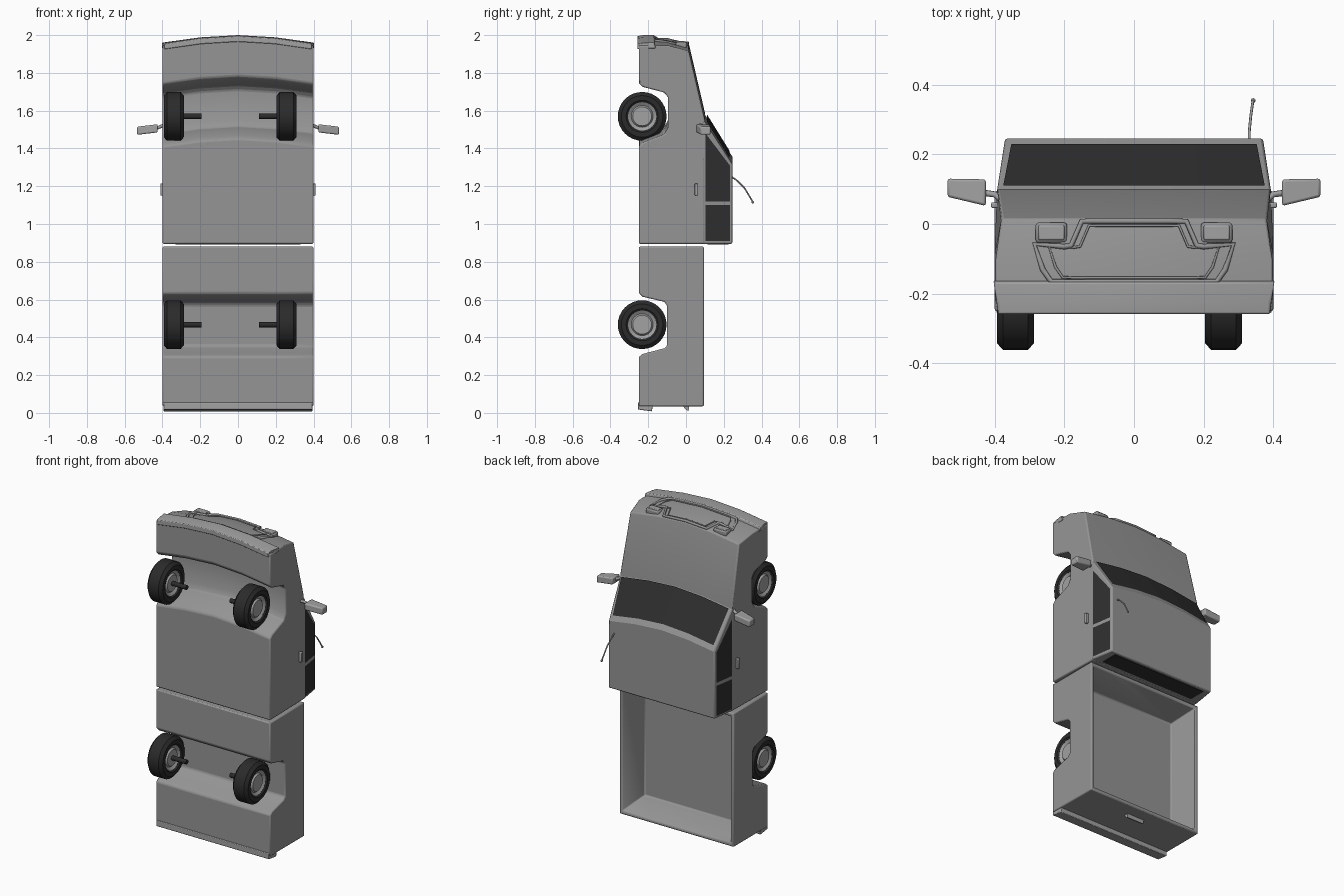
import bpy, bmesh, math
from mathutils import Vector

if "Cube" in bpy.data.objects:
    bpy.data.objects.remove(bpy.data.objects["Cube"])


def material(name, v):
    m = bpy.data.materials.new(name)
    m.diffuse_color = (v, v, v, 1)
    m.use_nodes = True
    m.node_tree.nodes["Principled BSDF"].inputs["Base Color"].default_value = m.diffuse_color
    return m


BODY = material("body grey", 0.30)
TRIM = material("trim grey", 0.36)
GLASS = material("dark glass", 0.028)
RUBBER = material("tyre black", 0.024)
COLS = [-1, -0.5, 0, 0.5, 1]      # stations across the width
BEND = 0.04                       # forward bow of the nose at the centre


def bow(s):
    return BEND * {0: 1, 0.5: 0.7, 1: 0}[abs(s)]


def front_z(x, y):
    a = min(abs(x) / 0.4, 1)
    b = 1 - 0.6 * a if a < 0.5 else 1.4 * (1 - a)
    return 1.945 - max(0, y + 0.1) * 0.26 + BEND * b


def finish(name, bm, mat, bevel=0, smooth=True):
    bmesh.ops.recalc_face_normals(bm, faces=bm.faces)
    me = bpy.data.meshes.new(name)
    bm.to_mesh(me)
    bm.free()
    ob = bpy.data.objects.new(name, me)
    bpy.context.collection.objects.link(ob)
    me.materials.append(mat)
    if smooth:
        bpy.ops.object.select_all(action='DESELECT')
        ob.select_set(True)
        bpy.context.view_layer.objects.active = ob
        bpy.ops.object.shade_smooth_by_angle(angle=math.radians(32))
    if bevel:
        b = ob.modifiers.new("edge", 'BEVEL')
        b.width, b.segments, b.limit_method = bevel, 2, 'ANGLE'
        b.angle_limit = math.radians(35)
    return ob


def prism(name, prof, width, mat, bend_from=9, bevel=0.007):
    """Side profile (y, z) stretched across x, bowed forward above bend_from."""
    bm = bmesh.new()
    rows = [[bm.verts.new((s * width(y, z), y, z + (bow(s) if z > bend_from else 0)))
             for y, z in prof] for s in COLS]
    n = len(prof)
    for a, b in zip(rows, rows[1:]):
        for i in range(n):
            j = (i + 1) % n
            bm.faces.new((a[i], a[j], b[j], b[i]))
    bm.faces.new(rows[0])
    bm.faces.new(rows[-1])
    return finish(name, bm, mat, bevel)


def hull(name, pts, mat, bevel=0.0):
    bm = bmesh.new()
    for p in pts:
        bm.verts.new(p)
    bmesh.ops.convex_hull(bm, input=bm.verts)
    bmesh.ops.dissolve_limit(bm, angle_limit=0.02, verts=bm.verts, edges=bm.edges)
    return finish(name, bm, mat, bevel)


def box(name, lo, hi, mat, bevel=0.0):
    return hull(name, [(x, y, z) for x in (lo[0], hi[0]) for y in (lo[1], hi[1])
                       for z in (lo[2], hi[2])], mat, bevel)


def lathe(name, prof, centre, mat, n=32):
    """Closed (x, radius) profile turned round the x axis."""
    bm = bmesh.new()
    rings = [[bm.verts.new((centre[0] + x, centre[1] + r * math.cos(k * math.tau / n),
                            centre[2] + r * math.sin(k * math.tau / n)))
              for x, r in prof] for k in range(n)]
    m = len(prof)
    for k in range(n):
        a, b = rings[k], rings[(k + 1) % n]
        for i in range(m):
            j = (i + 1) % m
            bm.faces.new((a[i], a[j], b[j], b[i]))
    bmesh.ops.remove_doubles(bm, verts=bm.verts, dist=1e-5)
    return finish(name, bm, mat)


def tube(name, pts, r, mat, cyclic=False):
    cu = bpy.data.curves.new(name, 'CURVE')
    cu.dimensions, cu.bevel_depth, cu.bevel_resolution = '3D', r, 2
    cu.use_fill_caps = True
    sp = cu.splines.new('POLY')
    sp.points.add(len(pts) - 1)
    for p, c in zip(sp.points, pts):
        p.co = (*c, 1)
    sp.use_cyclic_u = cyclic
    ob = bpy.data.objects.new(name, cu)
    bpy.context.collection.objects.link(ob)
    cu.materials.append(mat)


# Lower cab body with front wheel arch and sloping bonnet
def body_width(y, z):
    if z > 1.9 and y > 0:
        return 0.38
    return 0.4 if y < 0.05 else 0.393


prism("cab_body", [(-.25, .895), (-.25, 1.41), (-.23, 1.43), (-.115, 1.475), (-.095, 1.51),
                   (-.095, 1.67), (-.115, 1.695), (-.23, 1.725), (-.25, 1.745), (-.25, 1.945),
                   (-.1, 1.945), (.015, 1.915), (.1, 1.55), (.1, .895)],
      body_width, BODY, 1.3)


# Cabin top
def cabin_width(y, z=0):
    return 0.393 - 0.023 * (y - 0.095) / 0.15


prism("cabin", [(.09, .895), (.09, 1.555), (.245, 1.318), (.245, .895)],
      cabin_width, BODY, 1.3)

# Windscreen, bowed with the cabin
bm = bmesh.new()
rows = []
for y, z, w in ((.107, 1.54, .375), (.226, 1.357, .352)):
    rows.append([bm.verts.new((s * w, y + .003, z + bow(s) * .97 + .003 - .009 * (z < 1.4)))
                 for s in COLS])
for i in range(4):
    bm.faces.new((rows[0][i], rows[0][i + 1], rows[1][i + 1], rows[1][i]))
finish("windscreen", bm, GLASS, smooth=False)

# Side windows and rear window
for side in (-1, 1):
    for label, poly in (("front", [(.103, 1.12), (.232, 1.12), (.232, 1.31), (.103, 1.48)]),
                        ("rear", [(.103, .91), (.232, .91), (.232, 1.1), (.103, 1.1)])):
        bm = bmesh.new()
        bm.faces.new([bm.verts.new((side * (cabin_width(y) + .003), y, z)) for y, z in poly])
        finish(label + "_side_window", bm, GLASS, smooth=False)
box("rear_window", (-.33, .115, .892), (.33, .225, .897), GLASS)

# Load bed with rear wheel arch and hollow tray
bed = prism("load_bed", [(-.25, .035), (-.25, .296), (-.23, .312), (-.115, .342), (-.1, .357),
                         (-.1, .568), (-.115, .588), (-.23, .615), (-.25, .635), (-.25, .88),
                         (.095, .88), (.095, .035)], lambda y, z: .4, BODY)
tray = hull("tray_cutter", [(s * w, y, z) for s in (-1, 1) for y, w, z0, z1 in
                            ((.12, .385, .05, .865), (-.07, .335, .105, .81))
                            for z in (z0, z1)], BODY)
tray.hide_render = True
tray.hide_viewport = True
cut = bed.modifiers.new("tray", 'BOOLEAN')
cut.object, cut.operation, cut.solver = tray, 'DIFFERENCE', 'EXACT'
bed.modifiers.move(1, 0)

# Bumpers and tailgate handle
prism("front_bumper", [(-.258, 1.925), (-.258, 1.955), (-.225, 1.96), (-.168, 1.96), (-.16, 1.93)],
      lambda y, z: .403 if y > -.2 else .39, TRIM, 1.3, .004)
prism("rear_bumper", [(-.255, .055), (-.255, .018), (-.18, .008), (-.175, .055)],
      lambda y, z: .395, TRIM, bevel=.004)
hull("tailgate_handle", [(s * .06, y, z) for s in (-1, 1) for y, z in
                         ((-.02, .04), (.016, .04), (.014, .01), (-.002, .018))], TRIM)

# Grille outline and headlights
half = [(0, .008), (.1, .008), (.15, .008), (.18, -.062), (.2, -.065), (.285, -.058),
        (.262, -.13), (.238, -.165), (.2, -.166)]
for k, name in ((1, "grille_frame"), (.86, "grille_inner_frame")):
    out = [(x * k, -.08 + (y + .08) * k) for x, y in half]
    out += [(0, out[-1][1])] + [(-x, y) for x, y in reversed(out[1:])]
    tube(name, [(x, y, front_z(x, y) + .003) for x, y in out], .008 if k == 1 else .004,
         BODY, True)
for s in (-1, 1):
    z = front_z(.235, -.025)
    box("headlight_frame", (s * .192, -.054, z - .02), (s * .282, .004, z + .014), BODY, .008)
    box("headlight", (s * .2, -.046, z), (s * .274, -.004, z + .019), TRIM, .004)

# Mirrors with arms, door handles
for s in (-1, 1):
    hull("mirror", [(s * x, y, z + dz) for x, y0, y1, z in
                    ((.425, .052, .128, 1.485), (.535, .078, .13, 1.472))
                    for y in (y0, y1) for dz in (0, .043)], TRIM, .007)
    tube("mirror_arm", [(s * .38, .07, 1.525), (s * .4, .085, 1.52), (s * .435, .09, 1.505)],
         .009, TRIM)
    box("door_handle", (s * .39, .046, 1.15), (s * .41, .062, 1.215), TRIM, .004)

# Aerial with small tip
tube("aerial", [(.33, .235, 1.255), (.331, .27, 1.23), (.335, .31, 1.19), (.341, .352, 1.12)],
     .004, TRIM)
lathe("aerial_tip", [(-.007, 0), (-.005, .005), (0, .007), (.005, .005), (.007, 0)],
      (.342, .354, 1.115), TRIM, 10)

# Wheels with hubs and stub axles
for z in (1.57, .467):
    for x, d in ((-.34, 1), (.257, -1)):
        c = (x, -.232, z)
        lathe("tyre", [(-.045, .075), (-.053, .085), (-.053, .11), (-.036, .129), (.036, .129),
                       (.053, .11), (.053, .085), (.045, .075)], c, RUBBER)
        lathe("hub", [(-.044, 0), (-.044, .05), (-.034, .058), (-.046, .077), (.046, .077),
                      (.034, .058), (.044, .05), (.044, 0)], c, TRIM)
        lathe("axle", [(d * .03, 0), (d * .03, .014), (d * .146, .014), (d * .146, 0)],
              c, RUBBER, 12)
